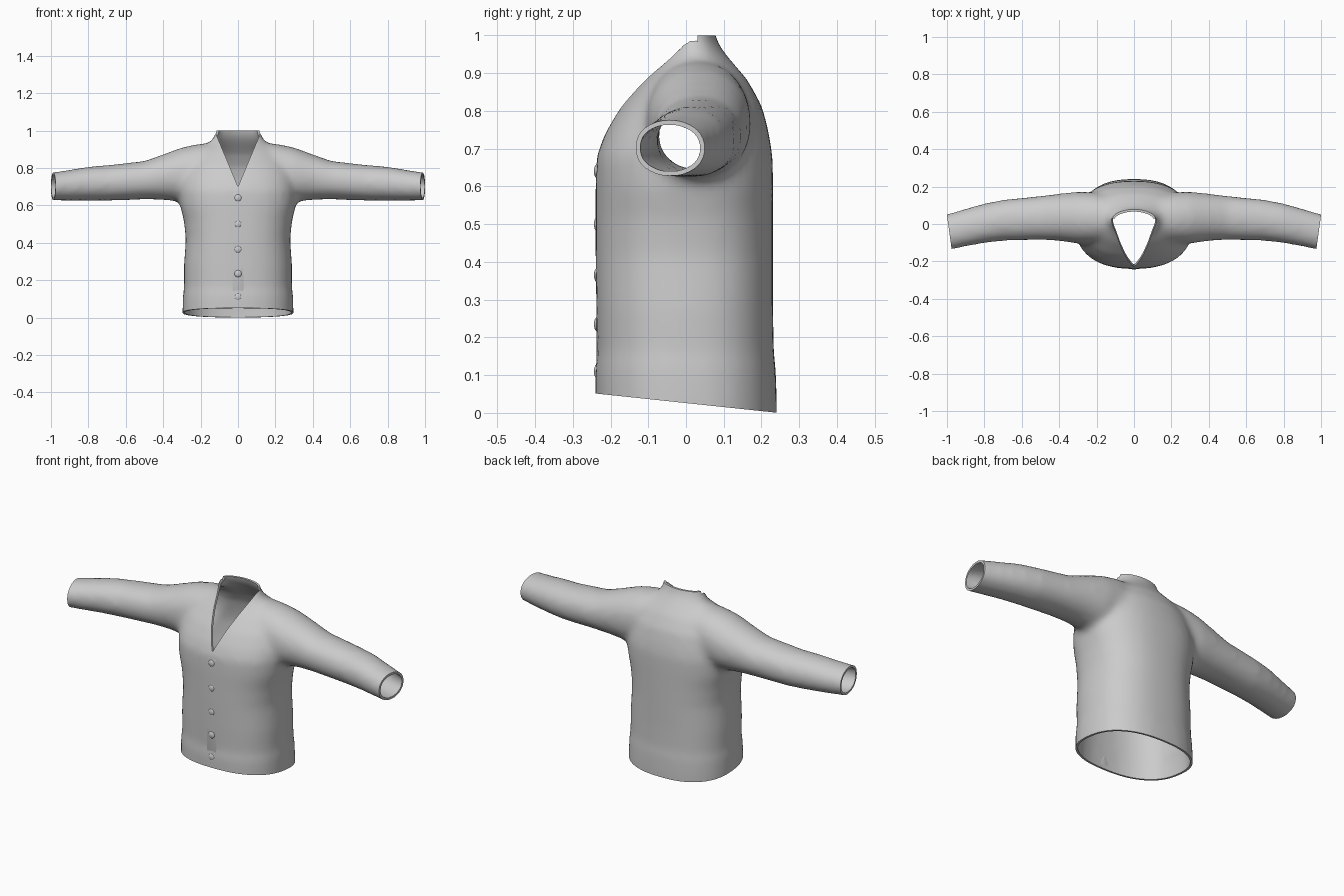
import bpy, bmesh, math
from mathutils import Vector

if "Cube" in bpy.data.objects:
    bpy.data.objects.remove(bpy.data.objects["Cube"])

wool = bpy.data.materials.new("grey_wool")
wool.use_nodes = True
wool.diffuse_color = (0.6, 0.6, 0.6, 1)
wool.node_tree.nodes["Principled BSDF"].inputs["Base Color"].default_value = (0.6, 0.6, 0.6, 1)

PAD = 0.005     # allowance for the shrink caused by smoothing
WALL = -0.012   # cloth thickness, measured inwards
SIDES = 40


def activate(ob):
    bpy.ops.object.select_all(action='DESELECT')
    ob.select_set(True)
    bpy.context.view_layer.objects.active = ob


def loft(name, rings):
    """Closed solid through a list of point rings."""
    bm = bmesh.new()
    loops = [[bm.verts.new(p) for p in ring] for ring in rings]
    n = len(loops[0])
    for a, b in zip(loops, loops[1:]):
        for i in range(n):
            j = (i + 1) % n
            bm.faces.new((a[i], a[j], b[j], b[i]))
    bm.faces.new(loops[0])
    bm.faces.new(loops[-1])
    bmesh.ops.recalc_face_normals(bm, faces=bm.faces)
    me = bpy.data.meshes.new(name)
    bm.to_mesh(me)
    bm.free()
    ob = bpy.data.objects.new(name, me)
    bpy.context.collection.objects.link(ob)
    return ob


def modify(ob, kind, **settings):
    activate(ob)
    mod = ob.modifiers.new(kind.lower(), kind)
    for key, value in settings.items():
        setattr(mod, key, value)
    bpy.ops.object.modifier_apply(modifier=mod.name)


def subtract(ob, cutter):
    cutter.hide_render = True
    modify(ob, 'BOOLEAN', operation='DIFFERENCE', solver='EXACT', object=cutter)
    bpy.data.objects.remove(cutter)


def trim(ob, point, normal):
    """Remove everything beyond a plane."""
    n = Vector(normal).normalized()
    bpy.ops.mesh.primitive_cube_add(size=1, location=Vector(point) + n * 0.5)
    cutter = bpy.context.object
    cutter.rotation_euler = n.to_track_quat('Z', 'Y').to_euler()
    bpy.context.view_layer.update()
    subtract(ob, cutter)


def oval(power):
    """Unit superellipse points."""
    for i in range(SIDES):
        t = 2 * math.pi * i / SIDES
        c, s = math.cos(t), math.sin(t)
        yield (math.copysign(abs(c) ** (2 / power), c),
               math.copysign(abs(s) ** (2 / power), s))


# Torso: height, half width, front y, back y, squareness
torso_rows = [
    (-0.12, 0.29, -0.232, 0.235, 2.4), (0.03, 0.292, -0.235, 0.236, 2.4),
    (0.12, 0.29, -0.236, 0.233, 2.4), (0.16, 0.284, -0.23, 0.228, 2.4),
    (0.28, 0.284, -0.233, 0.226, 2.4), (0.42, 0.274, -0.235, 0.226, 2.4),
    (0.52, 0.285, -0.235, 0.226, 2.4), (0.6, 0.305, -0.235, 0.226, 2.4),
    (0.68, 0.31, -0.232, 0.225, 2.4), (0.74, 0.305, -0.21, 0.215, 2.3),
    (0.81, 0.285, -0.17, 0.198, 2.2), (0.88, 0.23, -0.112, 0.16, 2.1),
    (0.93, 0.155, -0.065, 0.118, 2), (0.96, 0.127, -0.045, 0.092, 2),
    (1.0, 0.115, -0.03, 0.07, 2), (1.1, 0.113, -0.03, 0.065, 2)]
body = loft("cardigan", [
    [(x * (w + PAD), (f + b) / 2 + y * ((b - f) / 2 + PAD), z) for x, y in oval(p)]
    for z, w, f, b, p in torso_rows])

# Sleeves: distance out, front y, back y, bottom z, top z
sleeve_rows = [
    (0.1, -0.08, 0.14, 0.72, 0.935), (0.22, -0.1, 0.165, 0.64, 0.922),
    (0.3, -0.1, 0.168, 0.625, 0.905), (0.4, -0.085, 0.157, 0.635, 0.868),
    (0.5, -0.08, 0.145, 0.637, 0.832), (0.7, -0.085, 0.125, 0.63, 0.81),
    (0.8, -0.097, 0.105, 0.63, 0.802), (0.9, -0.115, 0.077, 0.63, 0.785),
    (1.0, -0.137, 0.048, 0.632, 0.77), (1.1, -0.155, 0.02, 0.635, 0.76)]
sleeves = [loft("sleeve", [
    [(side * d, (f + b) / 2 + u * ((b - f) / 2 + PAD), (lo + hi) / 2 + v * ((hi - lo) / 2 + PAD))
     for u, v in oval(2.1)] for d, f, b, lo, hi in sleeve_rows]) for side in (-1, 1)]

# Fuse torso and sleeves into one soft form
activate(body)
for sleeve in sleeves:
    sleeve.select_set(True)
bpy.ops.object.join()
modify(body, 'REMESH', mode='VOXEL', voxel_size=0.018)
modify(body, 'SMOOTH', factor=0.5, iterations=9)

# Hollow it to a thin cloth wall
lining = body.copy()
lining.data = body.data.copy()
bpy.context.collection.objects.link(lining)
modify(lining, 'DISPLACE', strength=WALL, mid_level=0)
subtract(body, lining)

# Open the sloping hem, the collar top and both cuffs
trim(body, (0, 0, 0.026), (0, -0.106, -1))
trim(body, (0, 0, 1), (0, 0, 1))
for side in (-1, 1):
    trim(body, (side * 0.988, -0.04, 0.7), (side, -0.137, 0))

# V neckline
subtract(body, loft("neck_cutter", [
    [(0, y, 0.70), (0.167, y, 1.1), (-0.167, y, 1.1)] for y in (-0.5, 0.03)]))

body.data.materials.clear()
body.data.materials.append(wool)
activate(body)
bpy.ops.object.shade_smooth_by_angle(angle=math.radians(50))

# Button band: a thin plate down the front
bpy.ops.mesh.primitive_cube_add(size=1, location=(0, -0.232, 0.368))
band = bpy.context.object
band.name = "button_band"
band.scale = (0.06, 0.009, 0.6)
bpy.ops.object.transform_apply(location=False, rotation=False)
modify(band, 'BEVEL', width=0.004, segments=2)
band.data.materials.append(wool)
bpy.ops.object.shade_smooth_by_angle()

# Buttons
for z in (0.64, 0.5, 0.365, 0.235, 0.11):
    bpy.ops.mesh.primitive_uv_sphere_add(segments=20, ring_count=10, radius=1,
                                         location=(0, -0.235, z))
    button = bpy.context.object
    button.name = "button"
    button.scale = (0.019, 0.009, 0.019)
    button.data.materials.append(wool)
    bpy.ops.object.shade_smooth()
